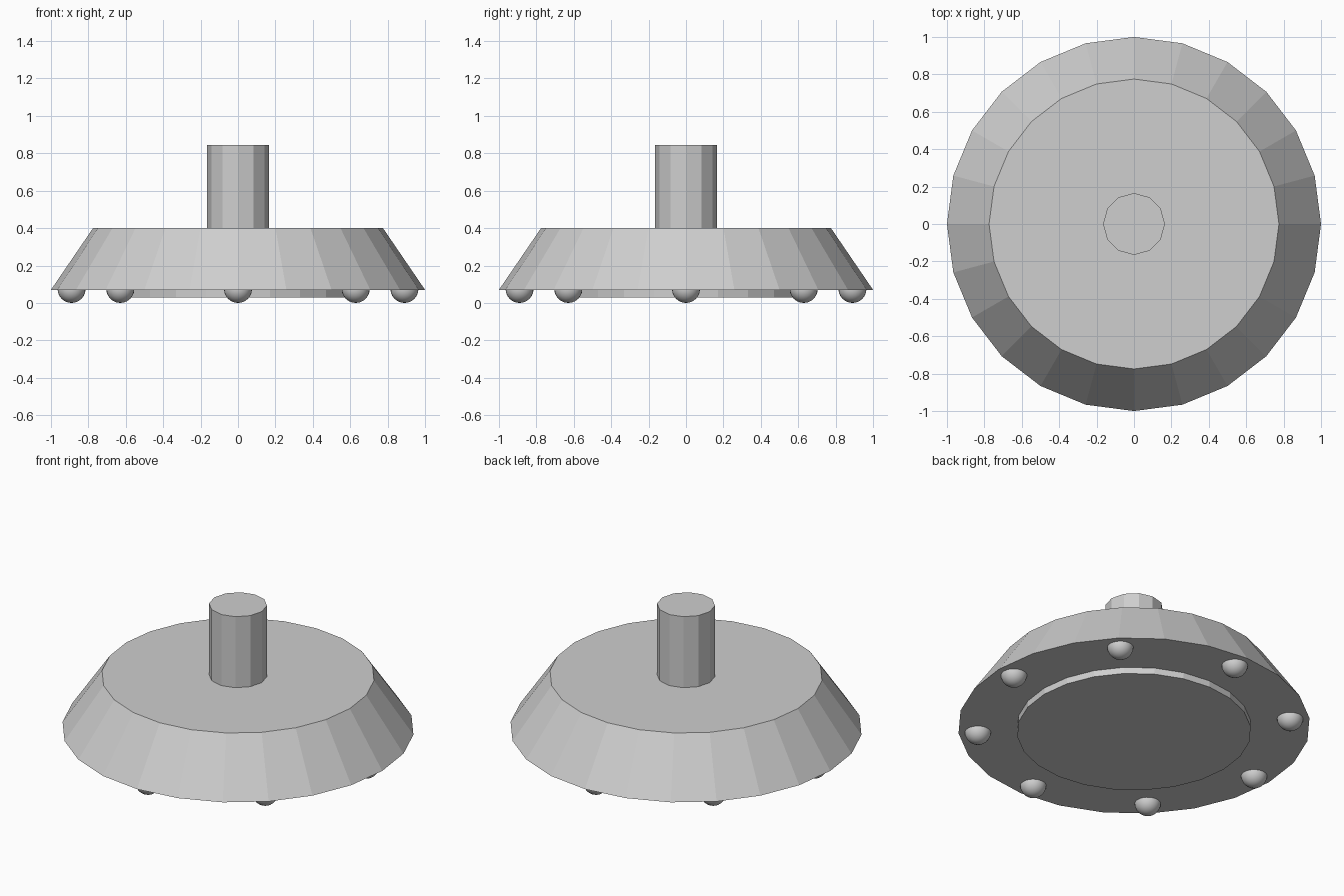
import bpy
import math

cube = bpy.data.objects.get("Cube")
if cube:
    bpy.data.objects.remove(cube, do_unlink=True)

# Single light grey material
grey = bpy.data.materials.new("light_grey")
grey.use_nodes = True
colour = (0.62, 0.62, 0.62, 1)
grey.diffuse_color = colour
grey.node_tree.nodes["Principled BSDF"].inputs["Base Color"].default_value = colour


def frustum(name, sides, r_bottom, r_top, z_bottom, z_top):
    """Flat-shaded round part standing between two heights."""
    bpy.ops.mesh.primitive_cone_add(
        vertices=sides, radius1=r_bottom, radius2=r_top,
        depth=z_top - z_bottom, location=(0, 0, (z_bottom + z_top) / 2))
    part = bpy.context.object
    part.name = name
    part.data.materials.append(grey)
    return part


# Tapered body, raised plate underneath and central shaft
frustum("body", 24, 1.0, 0.775, 0.07, 0.4)
frustum("bottom_plate", 24, 0.665, 0.665, 0.03, 0.1)
frustum("shaft", 12, 0.165, 0.165, 0.38, 0.845)

# Ring of ball feet, half sunk into the underside
for i in range(8):
    angle = i * math.tau / 8
    bpy.ops.mesh.primitive_uv_sphere_add(
        segments=24, ring_count=12, radius=0.075,
        location=(0.89 * math.cos(angle), 0.89 * math.sin(angle), 0.075))
    foot = bpy.context.object
    foot.name = f"ball_foot_{i + 1}"
    foot.data.materials.append(grey)
    bpy.ops.object.shade_smooth()
